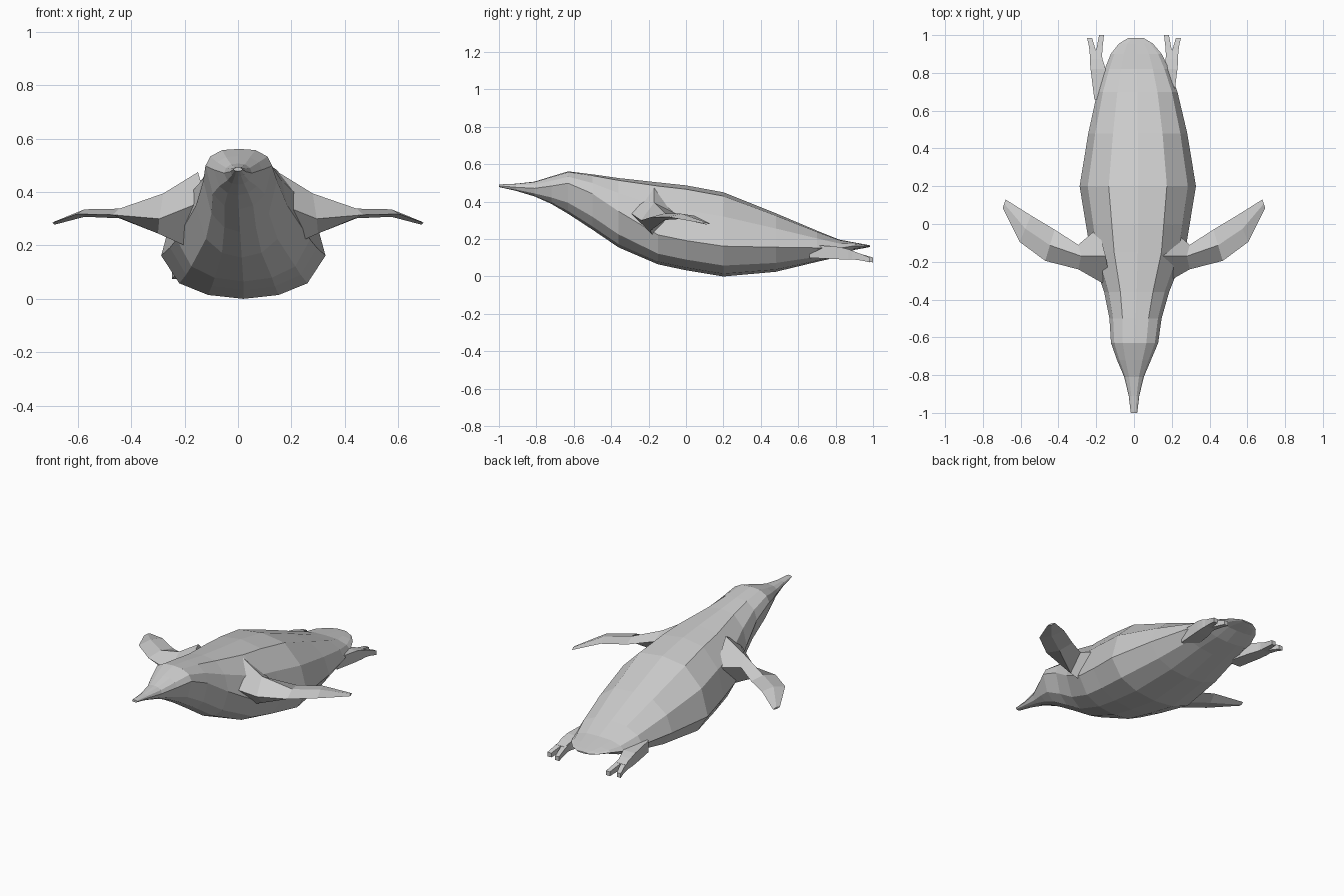
import bpy, bmesh


def loft(name, rings, mirror=False):
    """Skin equal-sized rings of points into a closed, flat-shaded mesh."""
    bm = bmesh.new()
    loops = [[bm.verts.new(p) for p in ring] for ring in rings]
    n = len(loops[0])
    for a, b in zip(loops, loops[1:]):
        for i in range(n):
            j = (i + 1) % n
            bm.faces.new((a[i], a[j], b[j], b[i]))
    bm.faces.new(loops[0])
    bm.faces.new(loops[-1])
    bmesh.ops.recalc_face_normals(bm, faces=bm.faces)
    mesh = bpy.data.meshes.new(name)
    bm.to_mesh(mesh)
    bm.free()
    ob = bpy.data.objects.new(name, mesh)
    bpy.context.collection.objects.link(ob)
    if mirror:
        ob.modifiers.new("mirror", 'MIRROR')
    return ob


def body_ring(y, low, high, half, f, cx):
    """Twelve-sided section, widest at the fraction f of its height."""
    side = [(0, 0), (.43, .09 * f), (.78, .36 * f), (1, f),
            (.86, f + (1 - f) * .55), (.5, f + (1 - f) * .93), (0, 1)]
    pts = side + [(-u, v) for u, v in side[-2:0:-1]]
    return [(cx + u * half, y, low + v * (high - low)) for u, v in pts]


# Body from beak to flat tail: y, bottom, top, half width, widest height, centre x
body = [
    (-1.00, .478, .492, .017, .50, 0),
    (-.91, .458, .496, .028, .50, 0),
    (-.81, .428, .507, .052, .55, 0),
    (-.72, .388, .535, .090, .65, 0),
    (-.63, .335, .562, .125, .72, .003),
    (-.50, .250, .546, .138, .65, .008),
    (-.36, .155, .526, .172, .52, .014),
    (-.15, .065, .503, .250, .36, .02),
    (.00, .033, .487, .275, .35, .02),
    (.20, .000, .450, .308, .36, .02),
    (.48, .025, .338, .262, .42, .02),
    (.70, .078, .245, .212, .45, .018),
    (.82, .105, .197, .170, .50, .015),
    (.90, .142, .182, .135, .55, .012),
    (.955, .152, .172, .090, .55, .01),
    (.985, .158, .166, .040, .55, .01),
]
loft("body", [body_ring(*s) for s in body])

# Flippers: broad shoulder root, then a thin swept blade
root = [
    [(.12, -.34, .37), (.15, -.17, .475), (.19, -.02, .35), (.20, -.17, .20)],
    [(.295, -.24, .30), (.28, -.17, .395), (.295, -.11, .345), (.30, -.19, .245)],
]
blade = [
    ((.47, -.195, .315), (.42, -.03, .325), .018),
    ((.605, -.095, .318), (.545, .045, .325), .014),
    ((.695, .085, .285), (.68, .13, .283), .006),
]


def blade_ring(lead, trail, t):
    x, y, z = [(a + b) / 2 for a, b in zip(lead, trail)]
    return [lead, (x, y, z + t), trail, (x, y, z - t)]


loft("flippers", root + [blade_ring(*s) for s in blade], mirror=True)


def box_ring(x, y, z, w, h):
    return [(x - w, y, z - h), (x + w, y, z - h),
            (x + w, y, z + h), (x - w, y, z + h)]


# Feet trailing behind, each with two splayed toes
loft("feet", [box_ring(.165, .66, .135, .045, .035),
              box_ring(.190, .82, .125, .040, .033),
              box_ring(.200, .87, .118, .034, .027),
              box_ring(.203, .92, .108, .028, .018)], mirror=True)
for name, x0, x1, tip in (("inner_toes", .19, .172, 1.0), ("outer_toes", .212, .235, .985)):
    loft(name, [box_ring(x0, .88, .115, .020, .022),
                box_ring((x0 + x1) / 2, .94, .102, .015, .017),
                box_ring(x1, tip, .088, .013, .013)], mirror=True)
